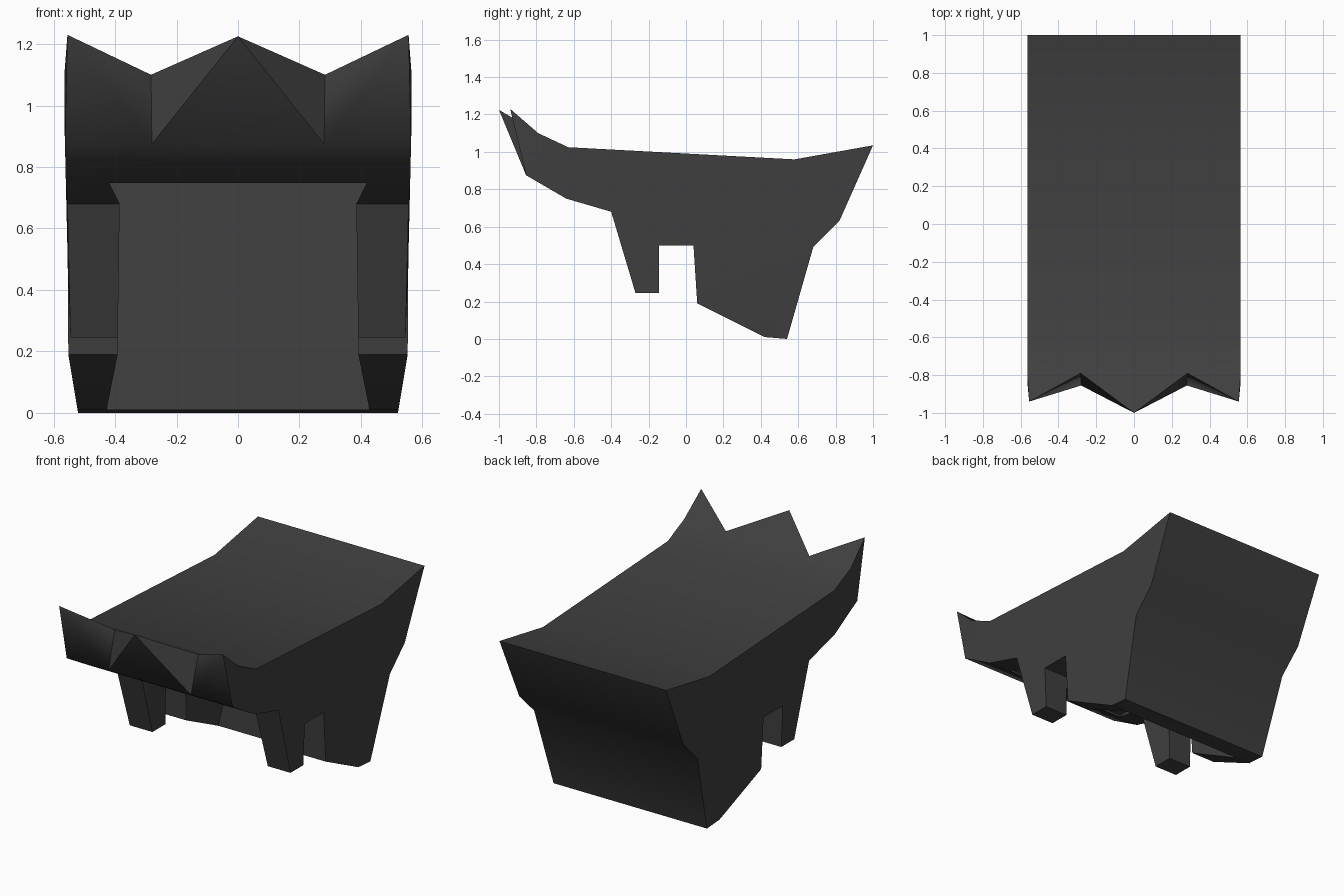
import bpy, bmesh, math

old = bpy.data.objects.get("Cube")
if old:
    bpy.data.objects.remove(old, do_unlink=True)

# Material
mat = bpy.data.materials.new("charcoal")
mat.use_nodes = True
colour = (0.05, 0.05, 0.05, 1)
mat.diffuse_color = colour
bsdf = mat.node_tree.nodes["Principled BSDF"]
bsdf.inputs["Base Color"].default_value = colour
bsdf.inputs["Roughness"].default_value = 0.8


def finish(bm, name):
    """Turn a bmesh into a linked object with the shared material."""
    bmesh.ops.recalc_face_normals(bm, faces=bm.faces)
    bmesh.ops.triangulate(bm, faces=[f for f in bm.faces if len(f.verts) > 4])
    mesh = bpy.data.meshes.new(name)
    bm.to_mesh(mesh)
    bm.free()
    mesh.materials.append(mat)
    obj = bpy.data.objects.new(name, mesh)
    bpy.context.collection.objects.link(obj)
    return obj


# Side outline as (y, z, half width), from the fringe tip round over the top
outline = [
    (-0.94, 1.23, 0.555), (-0.79, 1.10, 0.565), (-0.63, 1.025, 0.565),
    (0.58, 0.96, 0.565), (1.0, 1.035, 0.565),
    # back
    (0.82, 0.63, 0.557), (0.68, 0.49, 0.554), (0.54, 0.0, 0.52),
    # lower side, notch and side lock
    (0.42, 0.01, 0.522), (0.06, 0.19, 0.552), (0.04, 0.50, 0.554),
    (-0.145, 0.50, 0.554), (-0.145, 0.245, 0.545), (-0.27, 0.245, 0.545),
    (-0.40, 0.68, 0.555),
    # fringe underside
    (-0.64, 0.75, 0.56), (-0.855, 0.875, 0.563),
]

# Outer shell
bm = bmesh.new()
left = [bm.verts.new((w, y, z)) for y, z, w in outline]
right = [bm.verts.new((-w, y, z)) for y, z, w in outline]
valley_l, valley_r = [bm.verts.new((s * 0.283, -0.79, 1.10)) for s in (1, -1)]
low_l, low_r = [bm.verts.new((s * 0.28, -0.855, 0.875)) for s in (1, -1)]
peak = bm.verts.new((0, -1.0, 1.225))

bm.faces.new(left)
bm.faces.new(right)
for i in range(2, len(outline) - 2):
    bm.faces.new((left[i], left[i + 1], right[i + 1], right[i]))
bm.faces.new((left[2], left[1], valley_l, valley_r, right[1], right[2]))
bm.faces.new((left[-2], left[-1], low_l, low_r, right[-1], right[-2]))

# Zigzag fringe
bm.faces.new((valley_l, peak, valley_r))
bm.faces.new((peak, low_l, low_r))
facets = []
for side, valley, low in ((left, valley_l, low_l), (right, valley_r, low_r)):
    bm.faces.new((side[1], side[0], valley))
    bm.faces.new((side[0], side[-1], low))
    facets.append(bm.faces.new((side[0], valley, low)))
    facets.append(bm.faces.new((peak, valley, low)))
for f in bm.faces:
    f.smooth = f not in facets
shell = finish(bm, "hair_shell")

# Head-shaped hollow, open at the front and below
half = [(0.44, -0.05), (0.43, 0.0), (0.392, 0.19), (0.385, 0.68), (0.425, 0.76)]
section = half + [(-x, z) for x, z in reversed(half)]
bm = bmesh.new()
front = [bm.verts.new((x, -0.63, z)) for x, z in section]
back = [bm.verts.new((x, 0.42 + 0.05 * max(z, 0), z)) for x, z in section]
bm.faces.new(front)
bm.faces.new(back)
for i in range(len(section)):
    j = (i + 1) % len(section)
    bm.faces.new((front[i], front[j], back[j], back[i]))
cutter = finish(bm, "hollow_cutter")
cutter.hide_render = True

cut = shell.modifiers.new("hollow", "BOOLEAN")
cut.operation = "DIFFERENCE"
cut.solver = "EXACT"
cut.object = cutter
bpy.context.view_layer.objects.active = shell
shell.select_set(True)
bpy.ops.object.modifier_apply(modifier=cut.name)
bpy.data.objects.remove(cutter, do_unlink=True)

# Soft bends on the top and back, crisp corners elsewhere
shell.data.set_sharp_from_angle(angle=math.radians(50))
